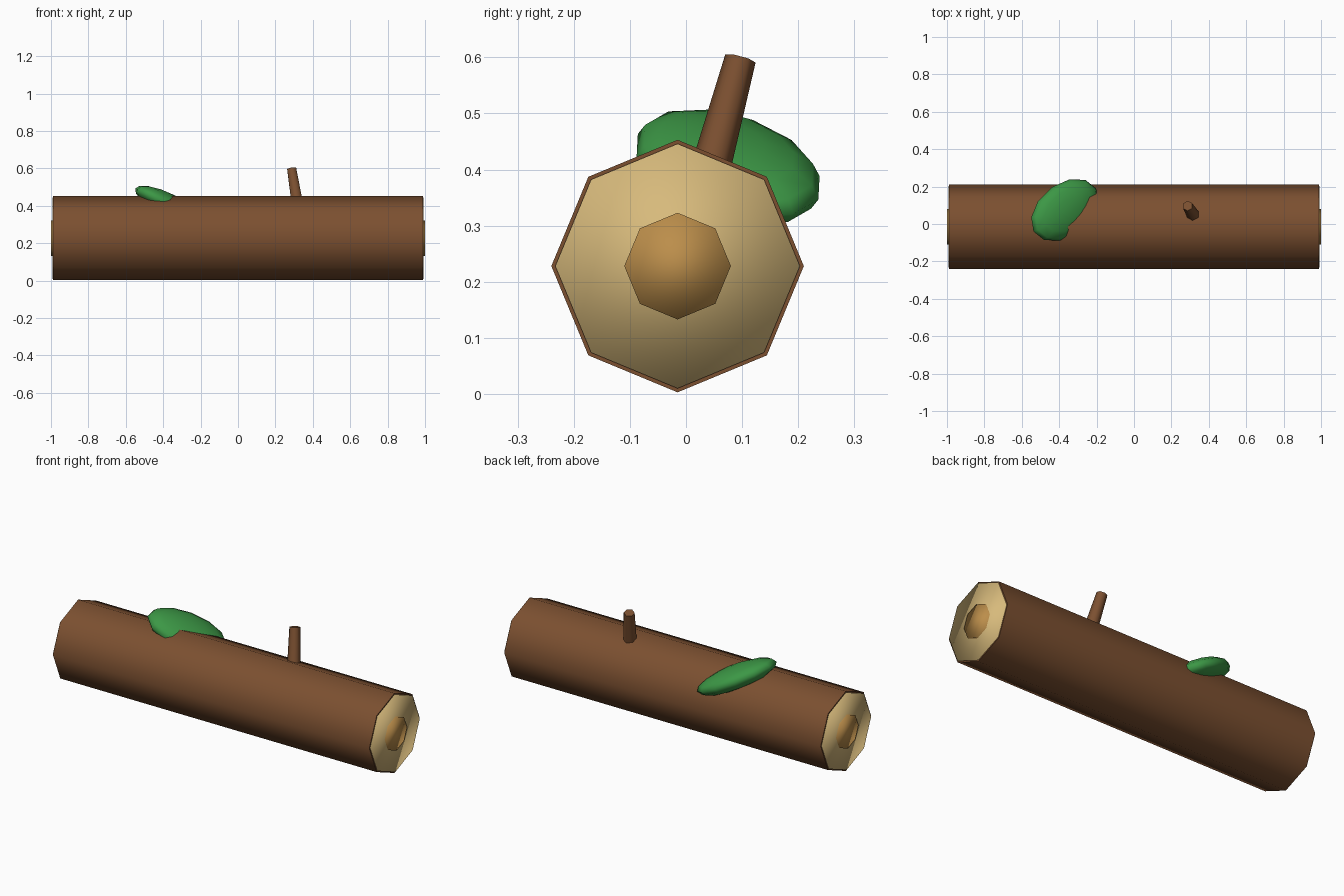
import bpy
import math
from mathutils import Matrix, Vector

cube = bpy.data.objects.get("Cube")
if cube:
    bpy.data.objects.remove(cube, do_unlink=True)


def material(name, rgb):
    mat = bpy.data.materials.new(name)
    mat.use_nodes = True
    color = (*rgb, 1.0)
    mat.diffuse_color = color
    mat.node_tree.nodes["Principled BSDF"].inputs["Base Color"].default_value = color
    return mat


bark = material("bark brown", (0.2, 0.08, 0.03))
wood = material("pale wood", (0.68, 0.49, 0.2))
heart = material("heartwood", (0.5, 0.27, 0.07))
green = material("leaf green", (0.045, 0.31, 0.06))


def rod(name, start, end, r_start, r_end, sides, mat):
    """Tapered prism running from start to end."""
    start, end = Vector(start), Vector(end)
    axis = end - start
    bpy.ops.mesh.primitive_cone_add(vertices=sides, radius1=r_start, radius2=r_end,
                                    depth=axis.length, location=(start + end) / 2)
    obj = bpy.context.object
    obj.rotation_mode = 'QUATERNION'
    obj.rotation_quaternion = Vector((0, 0, 1)).rotation_difference(axis)
    obj.name = name
    obj.data.materials.append(mat)
    return obj


# Eight-sided trunk, lying along x
AXIS_Y, AXIS_Z = -0.015, 0.228
rod("trunk", (-0.988, AXIS_Y, AXIS_Z), (0.988, AXIS_Y, AXIS_Z), 0.225, 0.225, 8, bark)
bpy.ops.object.shade_smooth_by_angle(angle=math.radians(60))

# Cut ends: pale disc with a raised heartwood core
for side, sign in (("left", 1), ("right", -1)):
    for part, reach, radius, mat in (("cut_end", 0.993, 0.218, wood),
                                     ("core", 1.0, 0.095, heart)):
        rod(f"{side}_{part}", (sign * 0.95, AXIS_Y, AXIS_Z),
            (sign * reach, AXIS_Y, AXIS_Z), radius, radius, 8, mat)
        bpy.ops.object.shade_smooth()

# Broken twig leaning back and to the right
rod("twig", (0.322, 0.038, 0.38), (0.287, 0.097, 0.598), 0.036, 0.028, 6, bark)
bpy.ops.object.shade_smooth_by_angle(angle=math.radians(65))

# Flattened leaf half sunk into the bark
normal = Vector((0.434, 0.03, 0.9)).normalized()
length = Vector((0.758, 0.525, -0.387))
length = (length - normal * length.dot(normal)).normalized()
width = normal.cross(length)
bpy.ops.mesh.primitive_uv_sphere_add(segments=12, ring_count=8, radius=1)
leaf = bpy.context.object
leaf.name = "leaf"
turn = Matrix((length, width, normal)).transposed().to_4x4()
leaf.data.transform(turn @ Matrix.Diagonal((0.22, 0.143, 0.06, 1)))
leaf.location = (-0.37, 0.075, 0.405)
leaf.data.materials.append(green)
bpy.ops.object.shade_smooth()
